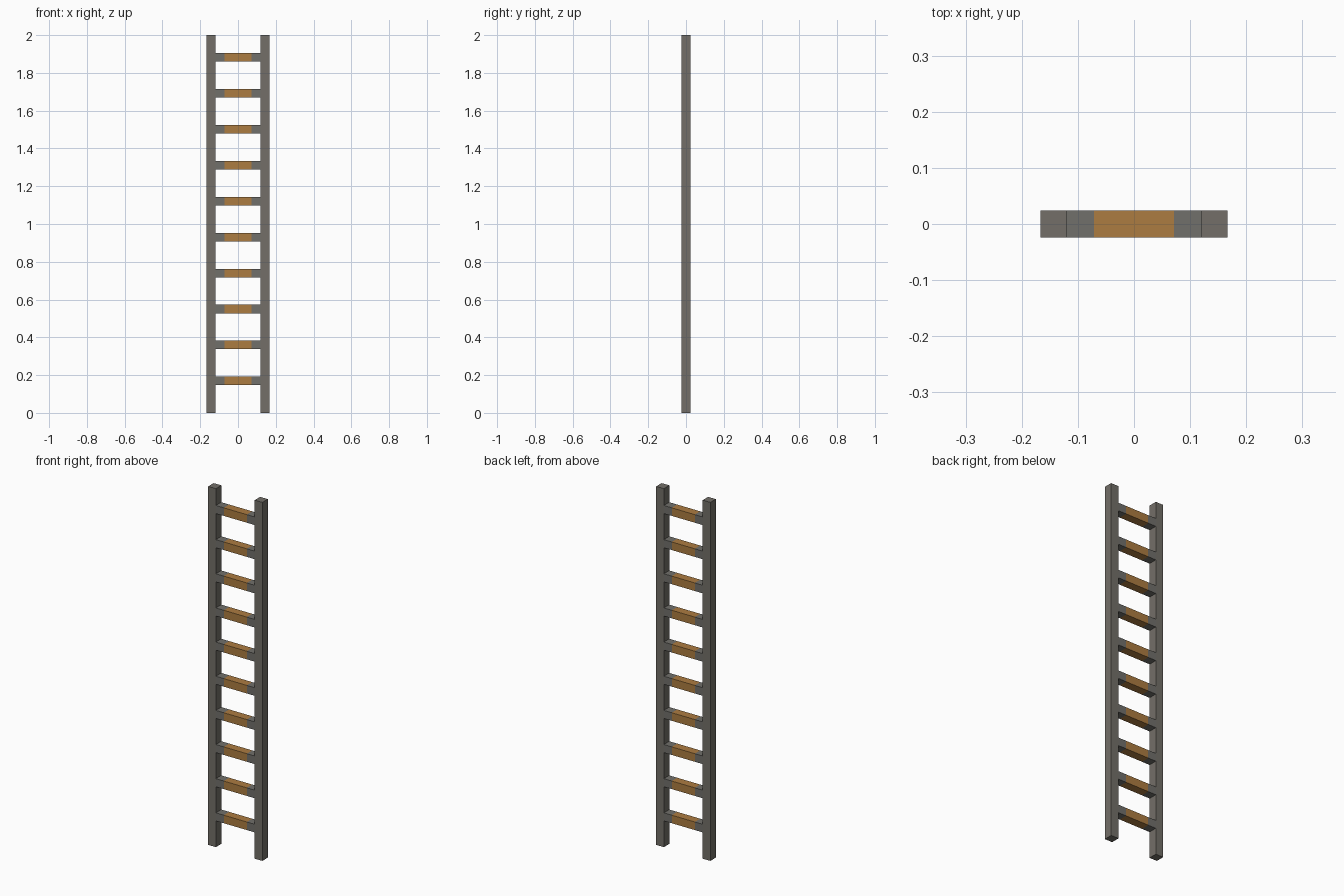
import bpy, bmesh

cube = bpy.data.objects.get("Cube")
if cube:
    bpy.data.objects.remove(cube, do_unlink=True)


def srgb(c):
    return c / 12.92 if c <= 0.04045 else ((c + 0.055) / 1.055) ** 2.4


def material(name, hex_code):
    col = [srgb(int(hex_code[i:i + 2], 16) / 255) for i in (0, 2, 4)] + [1.0]
    m = bpy.data.materials.new(name)
    m.use_nodes = True
    m.diffuse_color = col
    m.node_tree.nodes["Principled BSDF"].inputs["Base Color"].default_value = col
    return m


rail_grey = material("warm grey", "736F68")
rung_grey = material("neutral grey", "71706B")
grip_brown = material("grip brown", "AC7C41")


def box(name, lo, hi, mats, cuts=()):
    """Axis-aligned box, optionally sliced across x at the given positions."""
    bm = bmesh.new()
    bmesh.ops.create_cube(bm, size=1)
    for v in bm.verts:
        v.co = [(a + b) / 2 + c * (b - a) for a, b, c in zip(lo, hi, v.co)]
    for x in cuts:
        bmesh.ops.bisect_plane(bm, geom=bm.verts[:] + bm.edges[:] + bm.faces[:],
                               plane_co=(x, 0, 0), plane_no=(1, 0, 0))
    # Faces between the cuts take the second material
    if cuts:
        for f in bm.faces:
            if abs(f.calc_center_median().x) < max(cuts):
                f.material_index = 1
    me = bpy.data.meshes.new(name)
    bm.to_mesh(me)
    bm.free()
    for m in mats:
        me.materials.append(m)
    ob = bpy.data.objects.new(name, me)
    bpy.context.collection.objects.link(ob)
    return ob


DEPTH = 0.024      # half depth of rails and rungs
INNER, OUTER = 0.12, 0.167
GRIP = 0.071       # half length of the coloured grip

# Side rails
box("left_rail", (INNER, -DEPTH, 0), (OUTER, DEPTH, 2), [rail_grey])
box("right_rail", (-OUTER, -DEPTH, 0), (-INNER, DEPTH, 2), [rail_grey])

# Ten evenly spaced rungs with a brown grip in the middle
for i in range(10):
    z = 0.169 + i * 0.1905
    box(f"rung_{i + 1}", (-INNER, -DEPTH, z - 0.0225), (INNER, DEPTH, z + 0.0225),
        [rung_grey, grip_brown], cuts=(-GRIP, GRIP))
